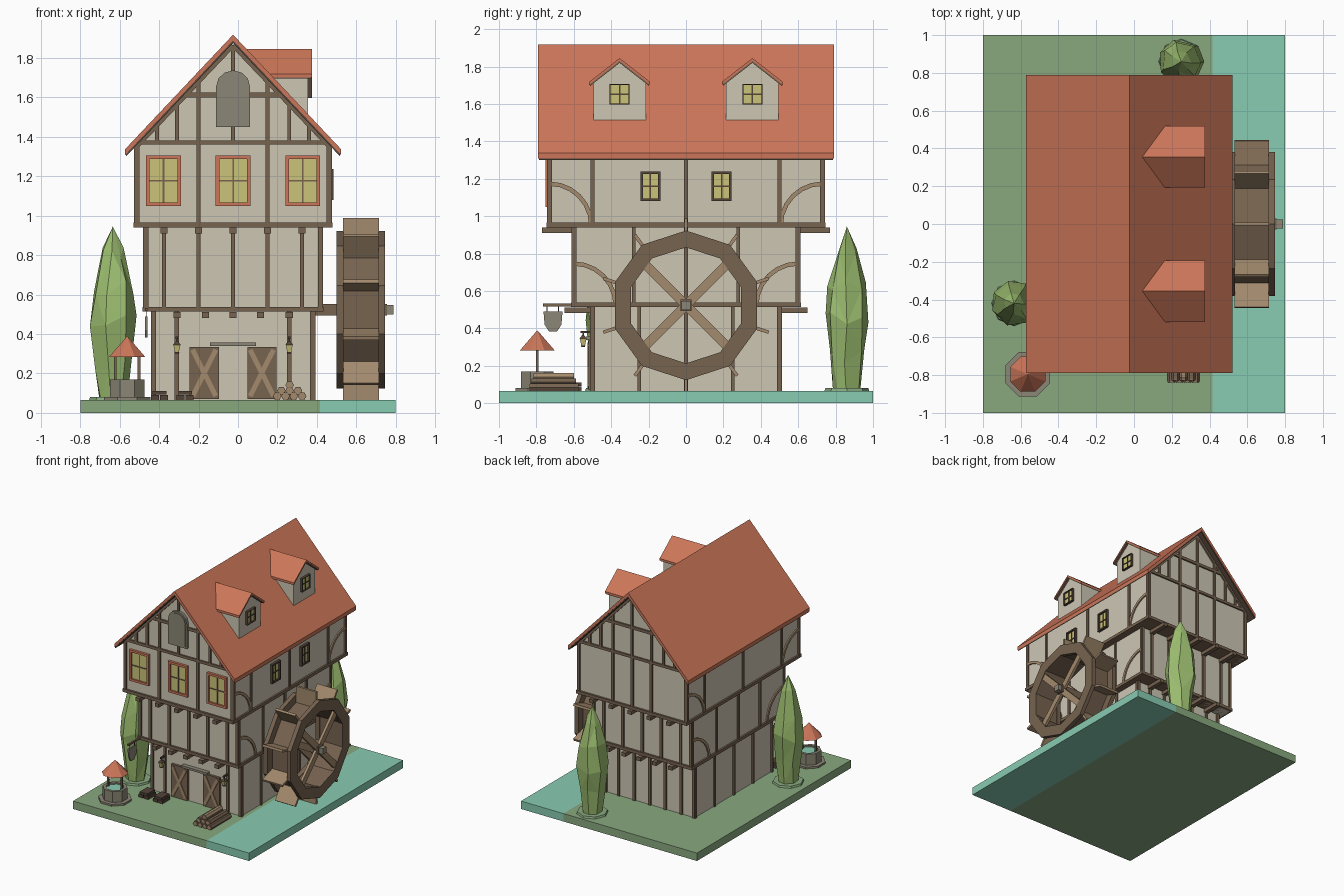
import bpy, bmesh, math, random

if "Cube" in bpy.data.objects:
    bpy.data.objects.remove(bpy.data.objects["Cube"])
random.seed(4)
pi, cos, sin = math.pi, math.cos, math.sin

def mat(name, r, g, b):
    m = bpy.data.materials.new(name)
    m.diffuse_color = (r, g, b, 1)
    m.use_nodes = True
    m.node_tree.nodes["Principled BSDF"].inputs["Base Color"].default_value = m.diffuse_color
    return m
ROOF = mat("roof_red", .604, .181, .1)
WALL = mat("plaster_cream", .61, .565, .456)
WOOD = mat("timber_brown", .185, .125, .08)
LIGHT = mat("light_wood", .366, .254, .153)
DARK = mat("dark_wood", .085, .056, .04)
WATER = mat("water_teal", .246, .604, .445)
GRASS = mat("grass_green", .25, .395, .212)
LEAF = mat("leaf_green", .337, .515, .162)
GLOW = mat("window_yellow", .6, .546, .195)
STONE = mat("stone_grey", .258, .238, .181)
CX = -.025  # house centre line

def finish(name, bm, m):
    bmesh.ops.recalc_face_normals(bm, faces=bm.faces)
    me = bpy.data.meshes.new(name)
    bm.to_mesh(me); bm.free()
    me.materials.append(m)
    ob = bpy.data.objects.new(name, me)
    bpy.context.collection.objects.link(ob)
    return ob

def prism(name, polys, axis, a0, a1, m):
    """Extrude 2D polygons along an axis: x uses (y,z), y uses (x,z), z uses (x,y)."""
    bm = bmesh.new()
    put = {'x': lambda p, a: (a, p[0], p[1]), 'y': lambda p, a: (p[0], a, p[1]),
           'z': lambda p, a: (p[0], p[1], a)}[axis]
    for poly in polys:
        lo = [bm.verts.new(put(p, a0)) for p in poly]
        hi = [bm.verts.new(put(p, a1)) for p in poly]
        bm.faces.new(lo); bm.faces.new(hi)
        for i in range(len(poly)):
            j = (i + 1) % len(poly)
            bm.faces.new((lo[i], lo[j], hi[j], hi[i]))
    return finish(name, bm, m)

def rect(u0, u1, v0, v1):
    return [(u0, v0), (u1, v0), (u1, v1), (u0, v1)]

def bar(p, q, w):
    dx, dy = q[0] - p[0], q[1] - p[1]
    l = math.hypot(dx, dy); nx, ny = -dy / l * w / 2, dx / l * w / 2
    return [(p[0]+nx, p[1]+ny), (q[0]+nx, q[1]+ny), (q[0]-nx, q[1]-ny), (p[0]-nx, p[1]-ny)]

def box(name, x0, x1, y0, y1, z0, z1, m):
    return prism(name, [rect(x0, x1, y0, y1)], 'z', z0, z1, m)

def ngon(r, n, cx, cy, off=0):
    return [(cx + r*cos(off + 2*pi*k/n), cy + r*sin(off + 2*pi*k/n)) for k in range(n)]

def lathe(name, prof, n, x, y, m, jit=0, off=0):
    bm = bmesh.new(); rings = []
    for i, (r, z) in enumerate(prof):
        rings.append([bm.verts.new((x + r*cos(a), y + r*sin(a), z + random.uniform(-jit, jit) * (0 < i < len(prof)-1)))
                      for a in [off + 2*pi*k/n + random.uniform(-jit, jit)*4 for k in range(n)]])
    bm.faces.new(rings[0]); bm.faces.new(rings[-1])
    for a, b in zip(rings, rings[1:]):
        for k in range(n):
            bm.faces.new((a[k], a[(k+1) % n], b[(k+1) % n], b[k]))
    if jit:
        bmesh.ops.triangulate(bm, faces=bm.faces)
    bmesh.ops.remove_doubles(bm, verts=bm.verts, dist=.0005)
    return finish(name, bm, m)

def window(name, axis, face, s, u, z0, z1, hw, t, fm, bm_):
    rs = [rect(u-hw, u-hw+t, z0, z1), rect(u+hw-t, u+hw, z0, z1),
          rect(u-hw+t, u+hw-t, z0, z0+t), rect(u-hw+t, u+hw-t, z1-t, z1)]
    prism(name + "_frame", rs, axis, face, face + s*.02, fm)
    prism(name + "_pane", [rect(u-hw+t, u+hw-t, z0+t, z1-t)], axis, face, face + s*.007, GLOW)
    zm = (z0 + z1) / 2
    prism(name + "_bars", [rect(u-.004, u+.004, z0+t, z1-t), rect(u-hw+t, u+hw-t, zm-.004, zm+.004)],
          axis, face, face + s*.012, bm_)

# ground and stream
box("grass", -.8, .415, -1, 1, 0, .065, GRASS)
box("stream", .415, .8, -1, 1, 0, .065, WATER)

# three jettied storeys, the top one with gables
floors = [(.405, .5, .065, .513), (.445, .6, .513, .94), (.49, .73, .94, 1.36)]
for i, (hx, hy, z0, z1) in enumerate(floors):
    pts = rect(CX-hx, CX+hx, z0, z1)
    if i == 2:
        pts.insert(3, (CX, 1.875))
    prism(f"storey_{i}", [pts], 'y', -hy, hy, WALL)
    if i:  # sill plate under each jetty
        box(f"sill_{i}", CX-hx-.014, CX+hx+.014, -hy-.016, hy+.016, z0, z0+.025, WOOD)

# joist ends under the jetties
for n, z0, z1, hy, xs in (("lower", .482, .512, .65, (-.285, -.14, 0, .14, .285)),
                          ("upper", .91, .939, .77, (-.35, -.175, 0, .175, .35))):
    for s in (-1, 1):
        prism(f"joists_{n}", [rect(CX+x-.018, CX+x+.018, z0, z1) for x in xs], 'y', s*hy, s*(hy-.18), WOOD)

# timber posts, front/back and sides
ends = [(-.285, .285), (-.35, -.175, 0, .175, .35), (-.175, .175)]
sides = [(0, -.25, .25), (-.28, 0, .28), (-.5, 0, .5)]
for i, (hx, hy, z0, z1) in enumerate(floors):
    for s in (-1, 1):
        us = list(ends[i]) + [-hx+.004, hx-.004]
        if i == 0 and s > 0:
            us += [-.14, 0, .14]
        if i == 2 and s > 0:
            us += [0]
        prism(f"end_posts_{i}", [rect(CX+u-.011, CX+u+.011, z0, z1) for u in us], 'y', s*(hy-.004), s*(hy+.012), WOOD)
        us = list(sides[i]) + [-hy+.004, hy-.004]
        x = CX + s*hx
        prism(f"side_posts_{i}", [rect(u-.01, u+.01, z0, z1) for u in us], 'x', x-s*.004, x+s*.012, WOOD)
        if i:  # curved corner braces
            polys = []
            for c in (-1, 1):
                arc = [k*pi/12 for k in range(7)]
                polys.append([(c*(hy-r*cos(a)), z0+.01+r*sin(a)) for r, aa in ((.235, arc), (.212, arc[::-1])) for a in aa])
            prism(f"curved_braces_{i}", polys, 'x', x, x+s*.01, LIGHT)

# gable timbers
for s in (-1, 1):
    polys = [rect(CX-.5, CX+.5, 1.36, 1.382), rect(CX-.24, CX+.24, 1.6, 1.624)]
    polys += [rect(CX+u-.01, CX+u+.01, 1.382, 1.865-1.05*abs(u)) for u in (-.385, -.285, -.175, 0, .175, .285, .385)]
    polys += [bar((CX, 1.862), (CX+c*.49, 1.348), .02) for c in (-1, 1)]
    prism("gable_timbers", polys, 'y', s*.726, s*.742, WOOD)

# roofs: tiles over a wooden layer
def chevron(c, w, top, k, t):
    return [(c-w, top-k*w), (c, top), (c+w, top-k*w), (c+w, top-k*w-t), (c, top-t), (c-w, top-k*w-t)]
prism("main_roof", [chevron(CX, .547, 1.918, 1.06, .03)], 'y', -.79, .79, ROOF)
prism("main_roof_boards", [chevron(CX, .542, 1.888, 1.06, .012)], 'y', -.785, .785, DARK)
for y in (-.355, .355):
    prism("dormer_wall", [[(y-.14, 1.5), (y+.14, 1.5), (y+.14, 1.715), (y, 1.822), (y-.14, 1.715)]], 'x', .06, .355, WALL)
    prism("dormer_roof", [chevron(y, .163, 1.845, .78, .016)], 'x', .02, .375, ROOF)
    prism("dormer_roof_boards", [chevron(y, .158, 1.829, .78, .01)], 'x', .03, .37, WOOD)
    window("dormer_window", 'x', .355, 1, y, 1.597, 1.707, .053, .005, DARK, DARK)

# windows
for u in (-.353, 0, .353):
    window("front_window", 'y', -.73, -1, CX+u, 1.05, 1.305, .088, .018, ROOF, WOOD)
for y in (-.19, .19):
    window("side_window", 'x', CX+.49, 1, y, 1.08, 1.238, .054, .013, DARK, DARK)
def arch(w, z0, zs, h):
    return [(CX-w, z0), (CX+w, z0)] + [(CX+w*cos(k*pi/6), zs+h*sin(k*pi/6)) for k in range(7)]
prism("attic_window_frame", [arch(.086, 1.45, 1.655, .082)], 'y', -.73, -.752, STONE)
prism("attic_shutter", [arch(.073, 1.465, 1.655, .068)], 'y', -.752, -.757, STONE)

# barn doors, lintel
for c in (-1, 1):
    x0, x1 = sorted((CX+c*.072, CX+c*.22))
    prism("barn_door", [rect(x0, x1, .07, .335)], 'y', -.5, -.52, WOOD)
    prism("barn_door_brace", [bar((x0+.015, .085), (x1-.015, .32), .025), bar((x0+.015, .32), (x1-.015, .085), .025)],
          'y', -.52, -.527, LIGHT)
box("door_lintel", CX-.117, CX+.117, -.535, -.49, .338, .356, STONE)

# lanterns
for u in (-.285, .285):
    x = CX+u
    box("lantern_arm", x-.006, x+.006, -.565, -.5, .375, .387, DARK)
    lathe("lantern_cap", [(.028, .345), (.006, .365), (.005, .38)], 4, x, -.55, DARK, off=pi/4)
    lathe("lantern_glass", [(.014, .308), (.025, .345)], 4, x, -.55, GLOW, off=pi/4)
    lathe("lantern_foot", [(.012, .3), (.018, .308)], 4, x, -.55, DARK, off=pi/4)

# hanging sign
box("sign_arm", -.472, -.458, -.765, -.5, .518, .532, WOOD)
prism("sign_hangers", [rect(-.745, -.74, .48, .52), rect(-.685, -.68, .48, .52)], 'x', -.467, -.463, DARK)
prism("sign_board", [[(-.762, .49), (-.66, .49), (-.666, .42), (-.69, .382), (-.732, .382), (-.756, .42)]],
      'x', -.471, -.459, STONE)

# water wheel
WZ = .523
def pol(r, a):
    return (r*cos(a), WZ + r*sin(a))
def ring(r0, r1):
    st = [pi/2 + k*pi/5 for k in range(11)]
    return [[pol(r0, a), pol(r1, a), pol(r1, b), pol(r0, b)] for a, b in zip(st, st[1:])]
for x0, x1 in ((.5, .535), (.712, .746)):
    prism("wheel_rim", ring(.31, .4), 'x', x0, x1, WOOD)
    prism("wheel_spokes", [bar(pol(.325, a), pol(-.325, a), .05) for a in (pi/4, -pi/4)], 'x', x0+.006, x1-.006, LIGHT)
prism("wheel_drum", ring(.315, .335), 'x', .535, .712, WOOD)
prism("wheel_paddles", [bar(pol(.33, pi/2+k*pi/5), pol(.465, pi/2+k*pi/5), .018) for k in range(10)], 'x', .533, .715, LIGHT)
prism("wheel_axle", [rect(-.03, .03, WZ-.03, WZ+.03)], 'x', .37, .755, WOOD)
prism("axle_cap", [rect(-.024, .024, WZ-.024, WZ+.024)], 'x', .755, .788, STONE)

# well
wx, wy = -.562, -.795
lathe("well_base", [(.127, .065), (.127, .08)], 8, wx, wy, STONE, off=pi/8)
lathe("well_wall", [(.094, .08), (.094, .17), (.07, .17), (.07, .15)], 8, wx, wy, STONE, off=pi/8)
lathe("well_water", [(.07, .15), (.07, .158)], 8, wx, wy, WATER, off=pi/8)
for c in (-1, 1):
    box("well_post", wx+c*.06-.007, wx+c*.06+.007, wy-.007, wy+.007, .16, .3, WOOD)
lathe("well_roof", [(.1, .283), (0, .39)], 8, wx, wy, ROOF, off=pi/8)

# log pile and plank stacks
for r, n in enumerate((4, 3, 1)):
    prism("logs", [ngon(.022, 6, .262+(k-(n-1)/2)*.042, .085+r*.028) for k in range(n)], 'y',
          -.835+r*.012, -.575-r*.012, LIGHT if r == 2 else WOOD)
    prism("log_ends", [ngon(.019, 6, .262+(k-(n-1)/2)*.042, .085+r*.028) for k in range(n)], 'y',
          -.84+r*.012, -.83+r*.012, LIGHT)
for x in (-.398, -.268):
    prism("plank_stack", [rect(x-.043, x-.003, .065, .09), rect(x+.003, x+.043, .065, .09), rect(x-.035, x+.035, .092, .11)],
          'y', -.66, -.56, DARK)

# trees
for x, y in ((-.635, -.42), (.25, .86)):
    lathe("tree_mound", [(.12, .065), (.115, .08)], 8, x, y, GRASS)
    lathe("tree", [(.075, .075), (.095, .25), (.122, .46), (.105, .63), (.055, .82), (0, .945)], 7, x, y, LEAF, jit=.04)
